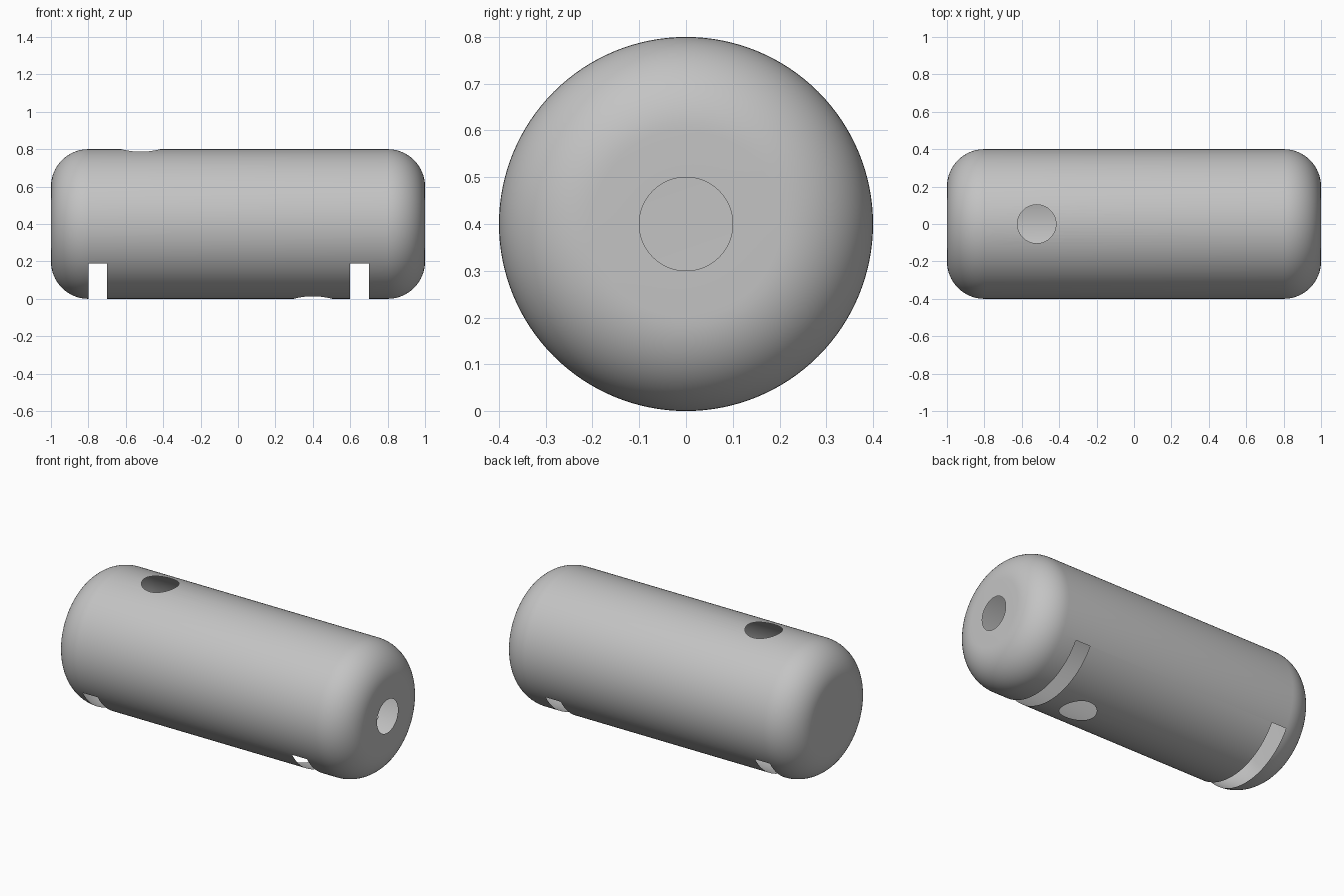
import bpy, bmesh, math
from mathutils import Matrix, Vector

cube = bpy.data.objects.get("Cube")
if cube:
    bpy.data.objects.remove(cube, do_unlink=True)

RADIUS, ROUND, MID = 0.4, 0.2, 0.4      # shell radius, edge rounding, axis height
CORE = 1 - ROUND

grey = bpy.data.materials.new("plain grey")
grey.use_nodes = True
colour = (0.55, 0.55, 0.55, 1)
grey.diffuse_color = colour
grey.node_tree.nodes["Principled BSDF"].inputs["Base Color"].default_value = colour


def make_object(name, bm):
    mesh = bpy.data.meshes.new(name)
    bmesh.ops.recalc_face_normals(bm, faces=bm.faces)
    bm.to_mesh(mesh)
    bm.free()
    obj = bpy.data.objects.new(name, mesh)
    bpy.context.collection.objects.link(obj)
    return obj


def round_cutter(name, centre, radius, rotation=Matrix()):
    bm = bmesh.new()
    bmesh.ops.create_cone(bm, cap_ends=True, segments=64, radius1=radius, radius2=radius,
                          depth=0.5, matrix=Matrix.Translation(centre) @ rotation)
    return make_object(name, bm)


def slot_cutter(name, x):
    # Crosswise slot through the underside
    bm = bmesh.new()
    bmesh.ops.create_cube(bm, size=1, matrix=Matrix.Translation((x, 0, 0.04))
                          @ Matrix.Diagonal((0.1, 1, 0.3, 1)))
    return make_object(name, bm)


def depth_inside(p):
    # Distance below the rounded outer skin
    a = abs(p.x) - CORE
    b = math.hypot(p.y, p.z - MID) - (RADIUS - ROUND)
    return ROUND - math.hypot(max(a, 0), max(b, 0)) - min(max(a, b), 0)


# Rounded cylinder, lathed about the x axis
bm = bmesh.new()
steps = 16
arc = [(CORE + ROUND * math.cos(t), RADIUS - ROUND + ROUND * math.sin(t))
       for t in (i * math.pi / 2 / steps for i in range(steps + 1))]
profile = [(1, 0)] + arc
profile += [(-x, r) for x, r in reversed(profile)]
verts = [bm.verts.new((x, 0, MID + r)) for x, r in profile]
edges = [bm.edges.new(pair) for pair in zip(verts, verts[1:])]
bmesh.ops.spin(bm, geom=verts + edges, cent=(0, 0, MID), axis=(1, 0, 0),
               angle=math.tau, steps=128)
bmesh.ops.remove_doubles(bm, verts=bm.verts, dist=0.0002)
shell = make_object("hollow_shell", bm)

# Openings: top hole, underside hole, end hole and two slots
cutters = [
    round_cutter("top_hole_cutter", (-0.52, 0, 0.75), 0.103),
    round_cutter("underside_hole_cutter", (0.4, 0, 0.05), 0.103),
    round_cutter("end_hole_cutter", (0.95, 0, MID), 0.1, Matrix.Rotation(math.pi / 2, 4, 'Y')),
    slot_cutter("left_slot_cutter", 0.65),
    slot_cutter("right_slot_cutter", -0.75),
]
for cutter in cutters:
    cutter.hide_render = True
    cut = shell.modifiers.new(cutter.name, 'BOOLEAN')
    cut.operation, cut.solver, cut.object = 'DIFFERENCE', 'EXACT', cutter

result = bpy.data.meshes.new_from_object(
    shell.evaluated_get(bpy.context.evaluated_depsgraph_get()))
shell.modifiers.clear()
shell.data = result
for cutter in cutters:
    bpy.data.objects.remove(cutter, do_unlink=True)

# Keep only the outer skin, leaving a thin hollow shell
bm = bmesh.new()
bm.from_mesh(result)
inner = [f for f in bm.faces if depth_inside(f.calc_center_bounds()) > 0.02]
bmesh.ops.delete(bm, geom=inner, context='FACES')
bm.to_mesh(result)
bm.free()

result.materials.clear()
result.materials.append(grey)
for o in bpy.context.selected_objects:
    o.select_set(False)
shell.select_set(True)
bpy.context.view_layer.objects.active = shell
bpy.ops.object.shade_smooth_by_angle(angle=math.radians(30))
